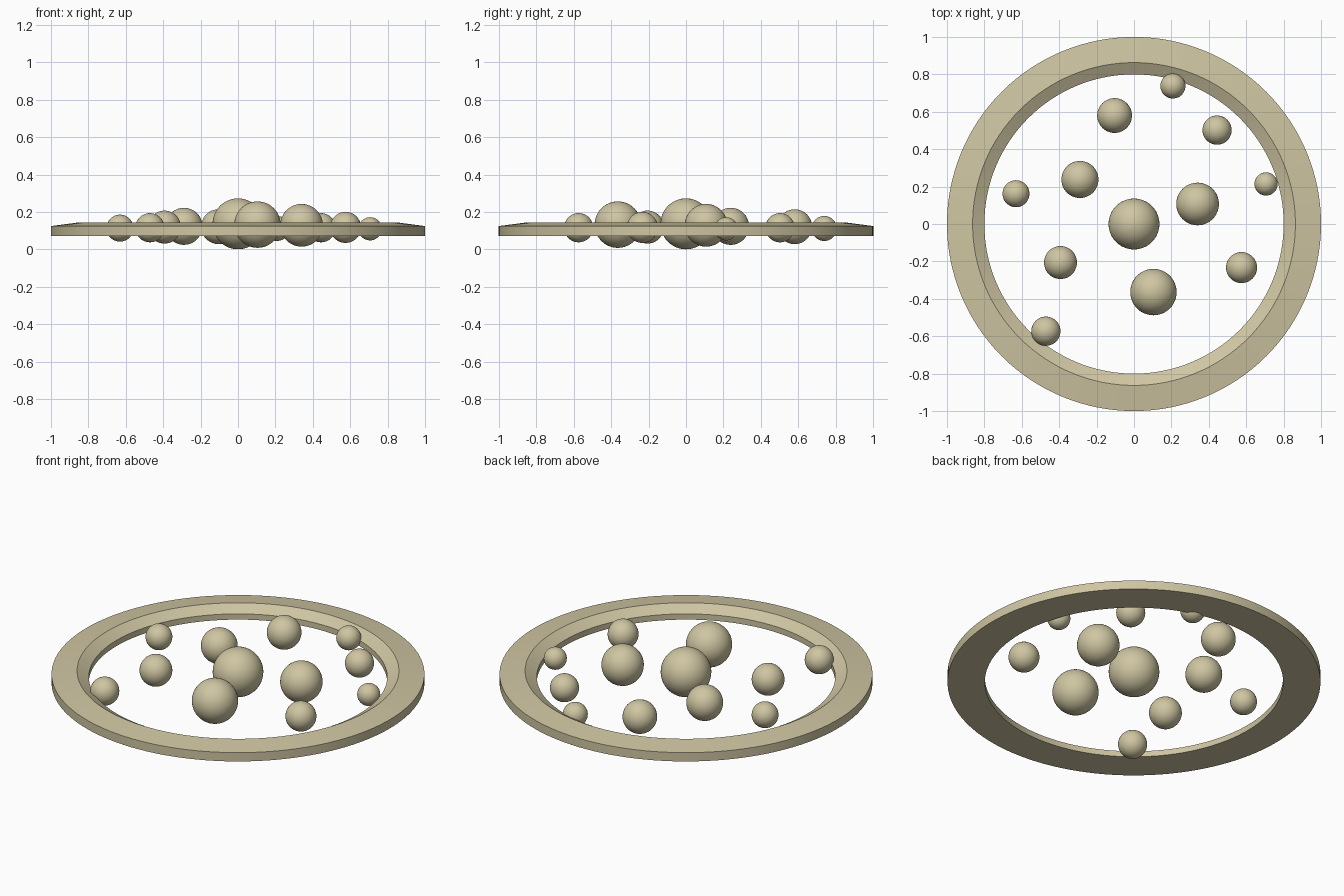
import bpy, bmesh, math

cube = bpy.data.objects.get("Cube")
if cube:
    bpy.data.objects.remove(cube, do_unlink=True)

# Single pale khaki material
khaki = bpy.data.materials.new("pale_khaki")
khaki.use_nodes = True
colour = (0.62, 0.56, 0.36, 1)
khaki.diffuse_color = colour
khaki.node_tree.nodes["Principled BSDF"].inputs["Base Color"].default_value = colour


def finish(name, bm, location=(0, 0, 0)):
    mesh = bpy.data.meshes.new(name)
    bm.to_mesh(mesh)
    bm.free()
    mesh.materials.append(khaki)
    obj = bpy.data.objects.new(name, mesh)
    obj.location = location
    bpy.context.collection.objects.link(obj)
    bpy.ops.object.select_all(action='DESELECT')
    obj.select_set(True)
    bpy.context.view_layer.objects.active = obj
    return obj


# Ring: a ridged rim profile turned around the vertical axis
def ring(name, profile, steps):
    bm = bmesh.new()
    verts = [bm.verts.new((r, 0, z)) for r, z in profile]
    edges = [bm.edges.new((verts[i - 1], verts[i])) for i in range(len(verts))]
    bmesh.ops.spin(bm, geom=verts + edges, axis=(0, 0, 1), cent=(0, 0, 0),
                   angle=math.tau, steps=steps)
    bmesh.ops.remove_doubles(bm, verts=bm.verts, dist=0.0001)
    bmesh.ops.recalc_face_normals(bm, faces=bm.faces)
    finish(name, bm)
    bpy.ops.object.shade_smooth_by_angle(angle=math.radians(8))


ring("rim_ring", [(1, 0.073), (1, 0.125), (0.863, 0.143), (0.8, 0.107), (0.8, 0.073)], 128)


# Balls: larger ones sit slightly higher
def ball(name, x, y, radius):
    bm = bmesh.new()
    bmesh.ops.create_uvsphere(bm, u_segments=48, v_segments=24, radius=radius)
    finish(name, bm, (x, y, 0.088 + 0.36 * radius))
    bpy.ops.object.shade_smooth()


ball("centre_ball", 0, 0, 0.136)
balls = [
    (0.104, -0.364, 0.124), (0.34, 0.107, 0.114), (-0.289, 0.238, 0.099),
    (-0.104, 0.58, 0.093), (-0.393, -0.206, 0.088), (0.575, -0.233, 0.083),
    (0.444, 0.502, 0.078), (-0.471, -0.573, 0.078), (-0.631, 0.162, 0.072),
    (0.208, 0.738, 0.067), (0.706, 0.214, 0.062),
]
for i, (x, y, radius) in enumerate(balls, 1):
    ball(f"outer_ball_{i}", x, y, radius)
